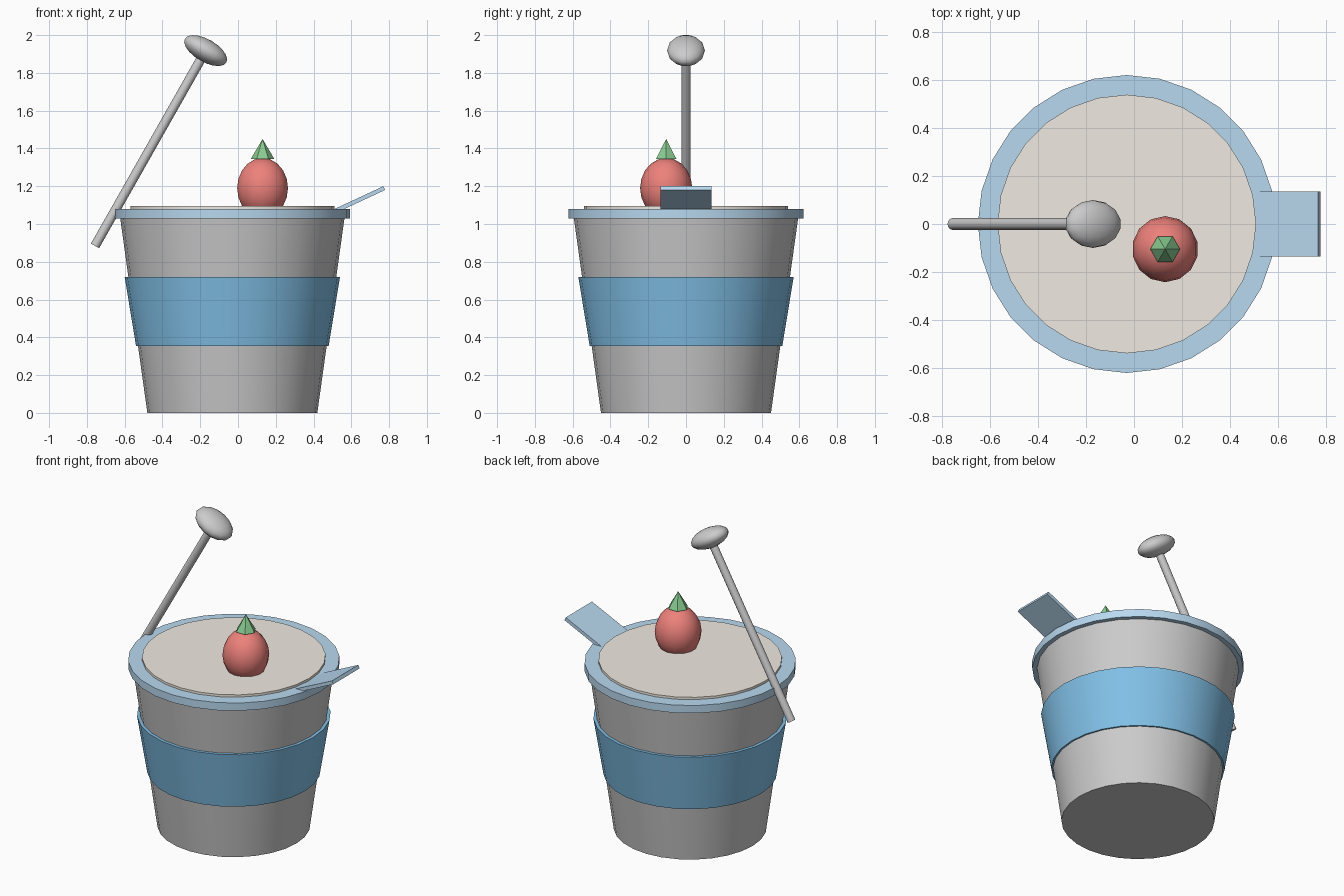
import bpy
from math import radians, sin, cos
from mathutils import Vector

if "Cube" in bpy.data.objects:
    bpy.data.objects.remove(bpy.data.objects["Cube"])

CX = -0.03   # cup axis
SIDES = 28


def finish(name, color=None, smooth=True):
    ob = bpy.context.object
    ob.name = name
    if smooth:
        bpy.ops.object.shade_smooth_by_angle(angle=radians(35))
    if color:
        mat = bpy.data.materials.new(name + "_color")
        mat.diffuse_color = (*color, 1)
        mat.use_nodes = True
        mat.node_tree.nodes["Principled BSDF"].inputs["Base Color"].default_value = mat.diffuse_color
        ob.data.materials.append(mat)
    return ob


def frustum(name, r1, r2, z1, z2, color=None, sides=SIDES, x=CX, y=0, smooth=True, rot=0):
    bpy.ops.mesh.primitive_cone_add(vertices=sides, radius1=r1, radius2=r2, depth=z2 - z1,
                                    location=(x, y, (z1 + z2) / 2), rotation=(0, 0, rot))
    return finish(name, color, smooth)


def ellipsoid(name, loc, size, tilt=0, color=None):
    bpy.ops.mesh.primitive_uv_sphere_add(segments=14, ring_count=10, radius=1,
                                         location=loc, rotation=(0, tilt, 0))
    bpy.context.object.scale = size
    bpy.ops.object.transform_apply(location=False, rotation=False, scale=True)
    return finish(name, color)


LIGHT_BLUE = (0.48, 0.69, 0.87)

# Cup body, sleeve, rim and filling
frustum("cup", 0.45, 0.595, 0, 1.04)
frustum("sleeve", 0.51, 0.57, 0.355, 0.72, (0.22, 0.53, 0.80))
frustum("rim", 0.622, 0.622, 1.03, 1.08, LIGHT_BLUE)
frustum("filling", 0.54, 0.54, 1.06, 1.095, (0.87, 0.82, 0.75))

# Pull tab, rising outward from the rim
ang, length, thick = radians(25), 0.31, 0.022
tip = Vector((0.774, 0, 1.19))
bpy.ops.mesh.primitive_cube_add(size=1, rotation=(0, -ang, 0),
                                location=tip - Vector((cos(ang), 0, sin(ang))) * length / 2)
bpy.context.object.scale = (length, 0.27, thick)
finish("pull_tab", LIGHT_BLUE, smooth=False)

# Berry with leafy cap
ellipsoid("berry", (0.13, -0.105, 1.19), (0.138, 0.138, 0.16), color=(0.85, 0.22, 0.20))
frustum("berry_leaf", 0.062, 0, 1.345, 1.45, (0.25, 0.60, 0.28),
        sides=6, x=0.13, y=-0.105, smooth=False, rot=radians(30))

# Spoon: slanted handle and flattened bowl
low, high = Vector((-0.757, 0, 0.884)), Vector((-0.171, 0, 1.918))
axis = high - low
bpy.ops.mesh.primitive_cylinder_add(vertices=12, radius=0.025, depth=axis.length,
                                    location=(low + high) / 2,
                                    rotation=axis.to_track_quat('Z', 'Y').to_euler())
finish("spoon_handle")
ellipsoid("spoon_bowl", high, (0.13, 0.10, 0.06), tilt=radians(30))
